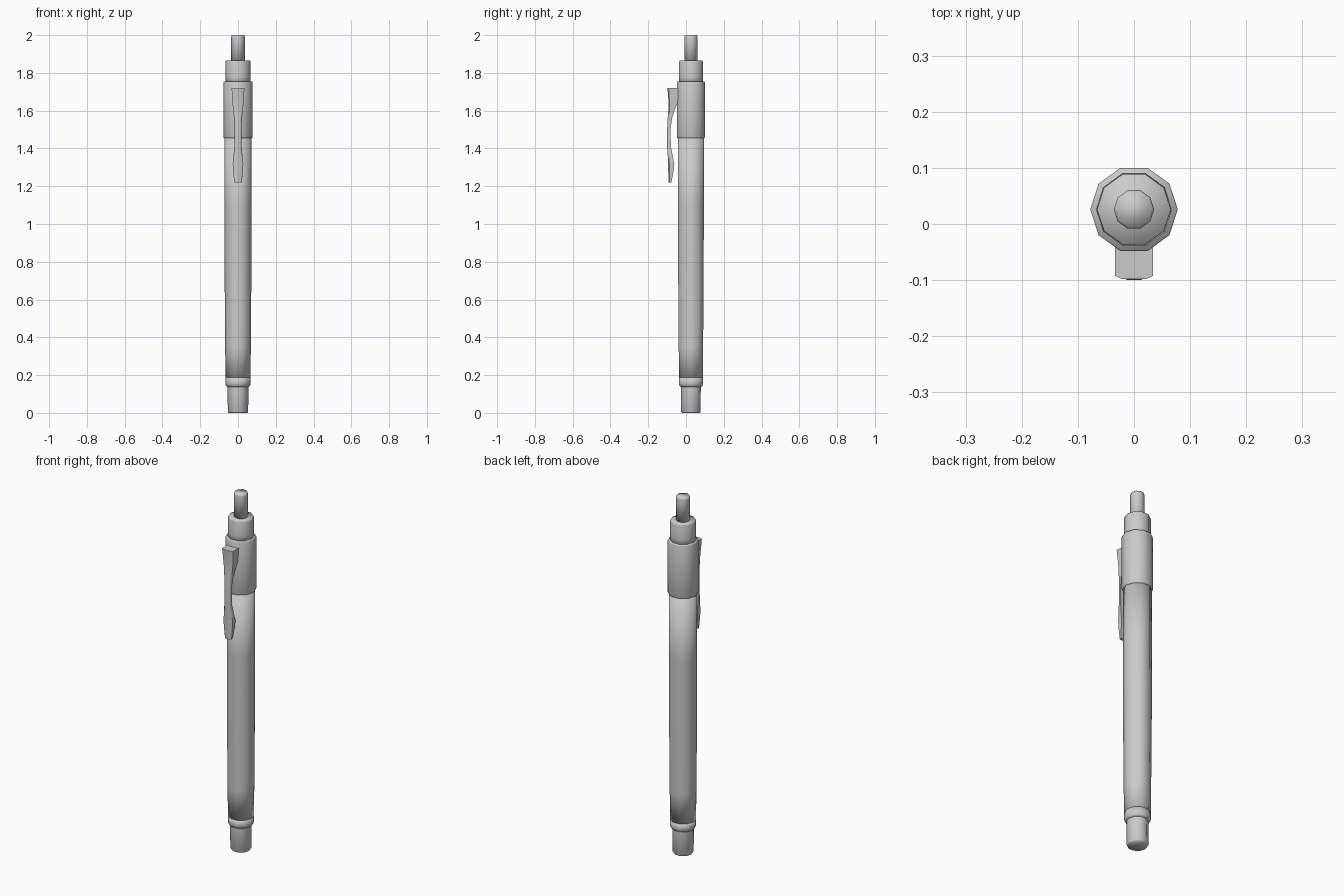
import bpy, bmesh
from math import cos, sin, tau

if "Cube" in bpy.data.objects:
    bpy.data.objects.remove(bpy.data.objects["Cube"])

AXIS_Y = 0.026   # barrel axis, offset so the clip and barrel are centred together
SIDES = 10


def loft(name, rings):
    """Skin a list of equal-length closed rings and cap both ends."""
    bm = bmesh.new()
    loops = [[bm.verts.new(p) for p in ring] for ring in rings]
    n = len(loops[0])
    for a, b in zip(loops, loops[1:]):
        for i in range(n):
            j = (i + 1) % n
            bm.faces.new((a[i], a[j], b[j], b[i]))
    bm.faces.new(loops[0][::-1])
    bm.faces.new(loops[-1])
    bmesh.ops.recalc_face_normals(bm, faces=bm.faces)
    for f in bm.faces:
        f.smooth = True
    mesh = bpy.data.meshes.new(name)
    bm.to_mesh(mesh)
    bm.free()
    ob = bpy.data.objects.new(name, mesh)
    bpy.context.collection.objects.link(ob)
    return ob


def turned(name, profile):
    """Ten-sided turned part from (radius, z) pairs."""
    return loft(name, [[(r * cos(tau * i / SIDES), AXIS_Y + r * sin(tau * i / SIDES), z)
                        for i in range(SIDES)] for r, z in profile])


# barrel parts, bottom to top
turned("writing_tip", [(0.050, 0), (0.054, 0.006), (0.055, 0.14), (0.055, 0.16)])
turned("grip_collar", [(0.056, 0.137), (0.064, 0.143), (0.067, 0.155), (0.067, 0.187)])
turned("barrel", [(0.066, 0.185), (0.068, 0.35), (0.071, 0.75), (0.072, 1.1), (0.072, 1.48)])
turned("clip_sleeve", [(0.076, 1.455), (0.078, 1.46), (0.078, 1.75), (0.076, 1.755)])
turned("top_collar", [(0.068, 1.74), (0.066, 1.78), (0.066, 1.86), (0.064, 1.865)])
turned("push_button", [(0.036, 1.85), (0.036, 1.99), (0.033, 2.0)])

# pocket clip: (z, half width, outer y, inner y), with chamfered outer edges
sections = [
    (1.72, 0.034, -0.098, -0.040), (1.65, 0.030, -0.093, -0.040),
    (1.61, 0.026, -0.093, -0.058), (1.56, 0.021, -0.097, -0.074),
    (1.50, 0.018, -0.100, -0.082), (1.41, 0.019, -0.100, -0.080),
    (1.37, 0.023, -0.097, -0.072), (1.32, 0.028, -0.094, -0.062),
    (1.28, 0.026, -0.094, -0.066), (1.22, 0.020, -0.092, -0.077),
]
clip = loft("pocket_clip", [[(-w * 0.65, o, z), (w * 0.65, o, z), (w, o + 0.006, z),
                             (w, i, z), (-w, i, z), (-w, o + 0.006, z)]
                            for z, w, o, i in sections])
bpy.context.view_layer.objects.active = clip
clip.select_set(True)
bpy.ops.object.shade_smooth_by_angle(angle=0.9)
